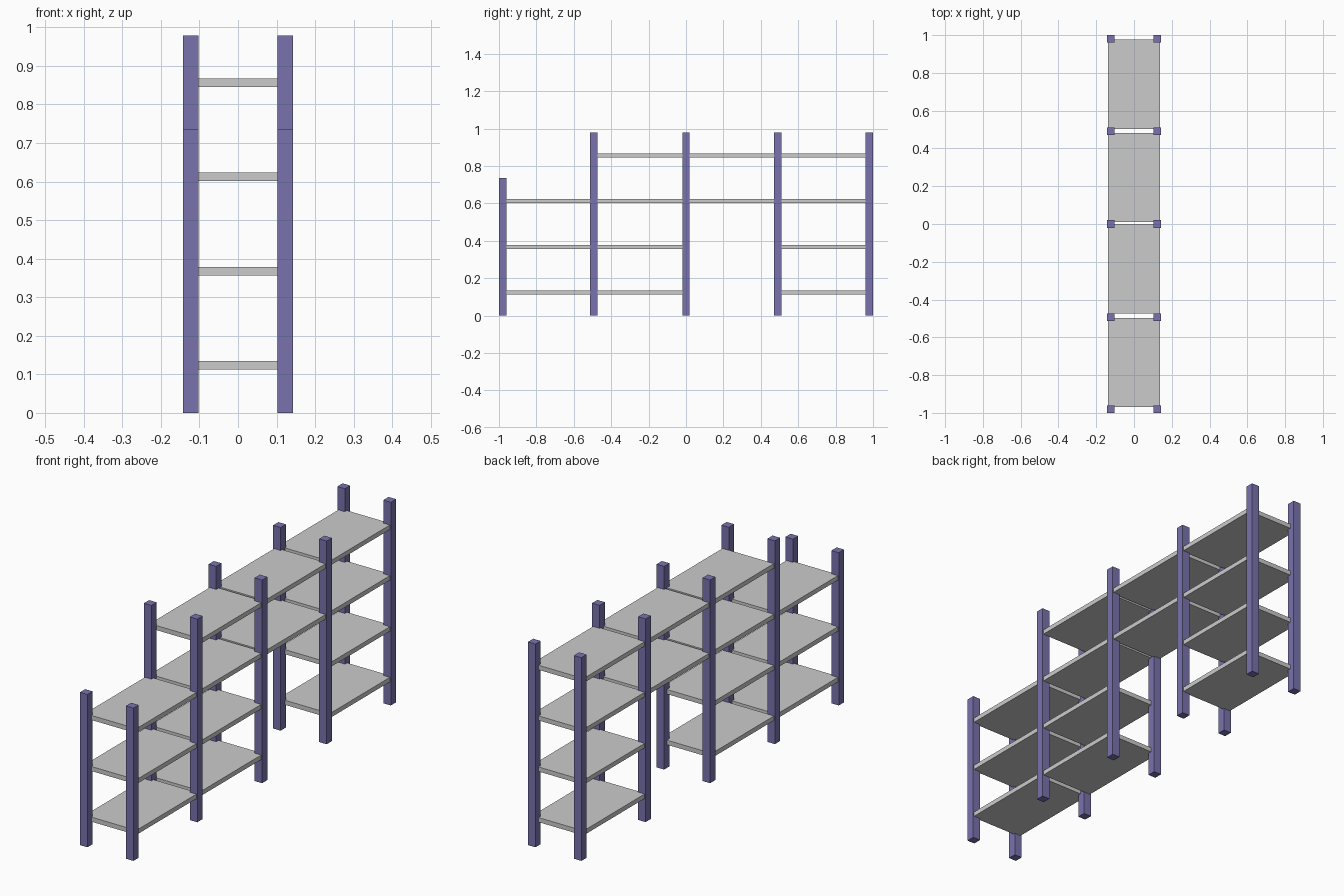
import bpy

if "Cube" in bpy.data.objects:
    bpy.data.objects.remove(bpy.data.objects["Cube"])


def material(name, color):
    mat = bpy.data.materials.new(name)
    mat.diffuse_color = color
    mat.use_nodes = True
    mat.node_tree.nodes["Principled BSDF"].inputs["Base Color"].default_value = mat.diffuse_color
    return mat


def box(name, lo, hi, mat=None):
    """Axis-aligned box between two corners."""
    bpy.ops.mesh.primitive_cube_add(size=1, location=[(a + b) / 2 for a, b in zip(lo, hi)])
    obj = bpy.context.object
    obj.name = name
    obj.scale = [b - a for a, b in zip(lo, hi)]
    bpy.ops.object.transform_apply(location=False, rotation=False, scale=True)
    if mat:
        obj.data.materials.append(mat)
    return obj


post_mat = material("post_violet", (0.19, 0.17, 0.42, 1))

# Posts: five pairs along y, the front pair shorter
POST = 0.02          # half width
POST_X = 0.1225
for i, y in enumerate((-0.98, -0.493, 0.0, 0.491, 0.98)):
    height = 0.736 if i == 0 else 0.979
    for side, x in (("left", -POST_X), ("right", POST_X)):
        box(f"post_{side}_{i + 1}", (x - POST, y - POST, 0),
            (x + POST, y + POST, height), post_mat)

# Shelves: each bay lists its y range and the levels it carries
LEVELS = (0.112, 0.356, 0.602, 0.846)   # underside heights
THICK = 0.022
BAYS = (
    (-0.97, -0.497, (0, 1, 2)),
    (-0.475, -0.001, (0, 1, 2, 3)),
    (0.01, 0.483, (2, 3)),
    (0.504, 0.976, (0, 1, 2, 3)),
)
for b, (y0, y1, levels) in enumerate(BAYS):
    for k in levels:
        z = LEVELS[k]
        box(f"shelf_bay{b + 1}_level{k + 1}", (-0.137, y0, z), (0.137, y1, z + THICK))
